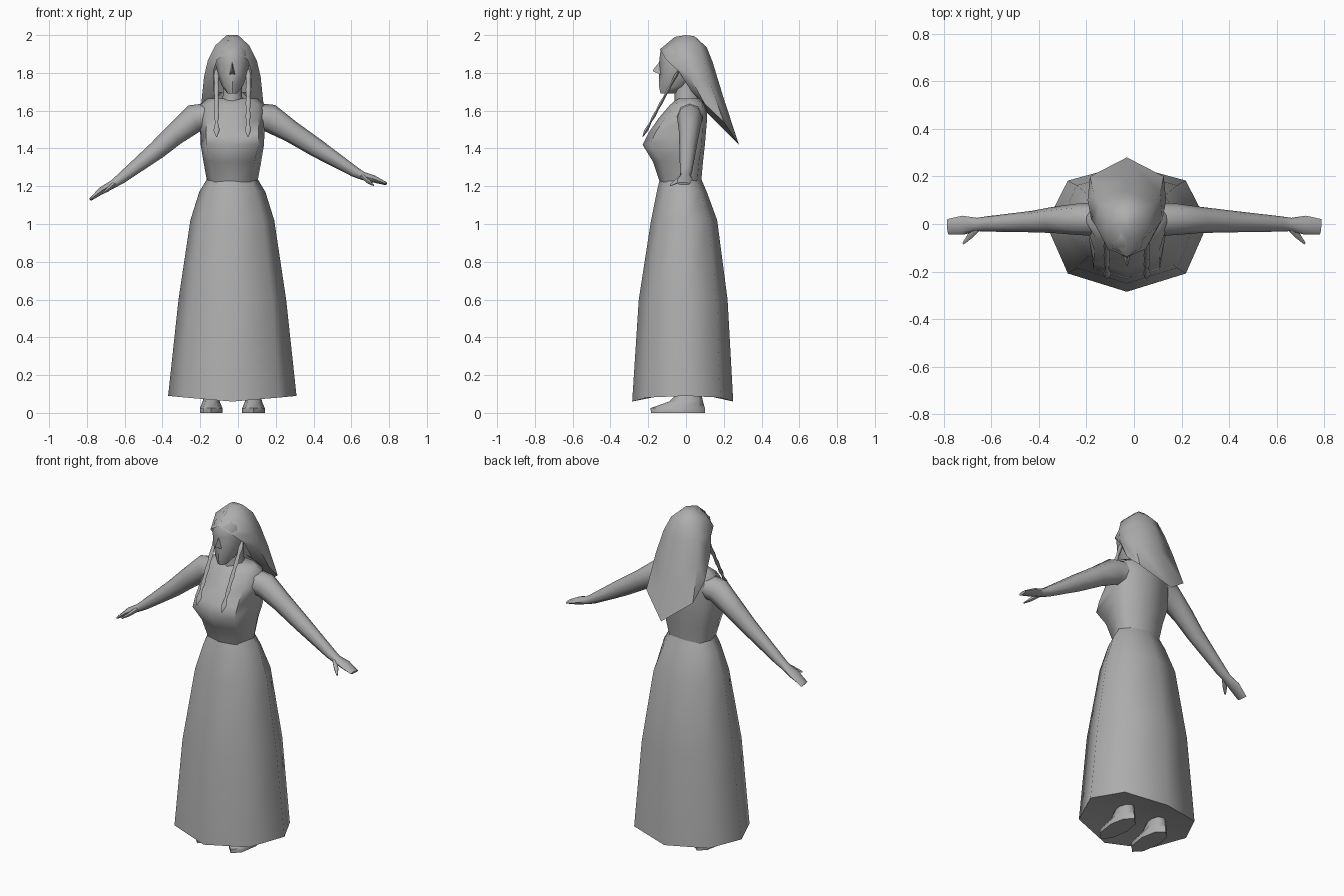
import bpy, bmesh, math
from mathutils import Vector

CX = -0.03  # body centre line
grey = bpy.data.materials.new("plain_grey")
grey.diffuse_color = (0.42, 0.42, 0.42, 1)


def loft(name, rings, closed=True, caps=(True, True), angle=60):
    """Skin a list of equal-length point rings."""
    bm = bmesh.new()
    rows = [[bm.verts.new(p) for p in r] for r in rings]
    n = len(rows[0])
    for a, b in zip(rows, rows[1:]):
        for i in range(n if closed else n - 1):
            j = (i + 1) % n
            bm.faces.new((a[i], a[j], b[j], b[i]))
    if caps[0]:
        bm.faces.new(rows[0][::-1])
    if caps[1]:
        bm.faces.new(rows[-1])
    bmesh.ops.remove_doubles(bm, verts=bm.verts, dist=0.0005)
    bmesh.ops.recalc_face_normals(bm, faces=bm.faces)
    me = bpy.data.meshes.new(name)
    bm.to_mesh(me)
    bm.free()
    ob = bpy.data.objects.new(name, me)
    bpy.context.collection.objects.link(ob)
    me.materials.append(grey)
    bpy.ops.object.select_all(action='DESELECT')
    ob.select_set(True)
    bpy.context.view_layer.objects.active = ob
    bpy.ops.object.shade_smooth_by_angle(angle=math.radians(angle))
    return ob


def section(z, rx, front, back, side_y=0.0, diag=0.71, cx=CX, side_dz=0.0):
    """Eight-sided horizontal ring with separate front and back depth."""
    pts = []
    for i in range(8):
        a = i * math.pi / 4
        c, s = math.cos(a), math.sin(a)
        k = diag / 0.7071 if i % 2 else 1
        depth = (back - side_y) if s > 0 else (side_y - front)
        pts.append((cx + rx * c * k, side_y + depth * s * k, z + side_dz * abs(c)))
    return pts


def tube(name, path, sides=8):
    """Elliptic tube: path of (x, y, z, depth radius, height radius)."""
    rings = []
    P = [Vector(p[:3]) for p in path]
    for i, p in enumerate(path):
        t = (P[min(i + 1, len(P) - 1)] - P[max(i - 1, 0)]).normalized()
        v = t.cross(Vector((0, 1, 0))).normalized()
        u = v.cross(t).normalized()
        rings.append([P[i] + u * p[3] * math.cos(k * math.tau / sides)
                      + v * p[4] * math.sin(k * math.tau / sides)
                      for k in range(sides)])
    return loft(name, rings)


# Skirt, closed underneath
loft("skirt", [
    section(0.10, 0.12, -0.12, 0.10),
    section(0.06, 0.34, -0.285, 0.25, diag=0.73, side_dz=0.03),
    section(0.60, 0.285, -0.25, 0.22, diag=0.74),
    section(1.02, 0.222, -0.185, 0.165, diag=0.73),
    section(1.17, 0.175, -0.155, 0.11),
    section(1.24, 0.133, -0.138, 0.08)])

# Bodice with a pointed bust
loft("bodice", [
    section(1.22, 0.133, -0.138, 0.08, diag=0.74),
    section(1.33, 0.153, -0.175, 0.09, diag=0.77),
    section(1.42, 0.168, -0.230, 0.10, diag=0.83),
    section(1.48, 0.170, -0.200, 0.105, diag=0.82),
    section(1.56, 0.175, -0.145, 0.112, 0.01, diag=0.78),
    section(1.63, 0.178, -0.085, 0.110, 0.02, diag=0.74),
    section(1.665, 0.13, -0.045, 0.075, 0.02)])

# Neck
loft("neck", [section(1.62, 0.07, -0.06, 0.08),
              section(1.68, 0.05, -0.06, 0.07),
              section(1.78, 0.05, -0.065, 0.07)])

# Head and nose
loft("head", [
    section(1.69, 0.025, -0.135, -0.06, -0.10),
    section(1.73, 0.055, -0.143, 0.02, -0.06),
    section(1.79, 0.080, -0.142, 0.06, -0.03),
    section(1.86, 0.092, -0.142, 0.08, -0.02),
    section(1.92, 0.082, -0.135, 0.08, -0.02),
    section(1.975, 0.035, -0.07, 0.04, -0.01)])
loft("nose", [[(CX - 0.016, -0.13, 1.79), (CX + 0.016, -0.13, 1.79), (CX, -0.135, 1.865)],
              [(CX - 0.004, -0.175, 1.808), (CX + 0.004, -0.175, 1.808), (CX, -0.172, 1.82)]])

# Long hair: rows run from the face edge round to the back centre, mirrored
hair = [
    [(0, -0.06, 1.99), (0.03, 0, 2.0), (0.03, 0.04, 1.995), (0, 0.05, 1.99)],
    [(0, -0.138, 1.925), (0.09, -0.04, 1.945), (0.08, 0.07, 1.95), (0, 0.11, 1.935)],
    [(0.08, -0.105, 1.87), (0.13, -0.01, 1.865), (0.115, 0.09, 1.87), (0, 0.14, 1.86)],
    [(0.10, -0.04, 1.81), (0.15, 0.02, 1.78), (0.14, 0.13, 1.74), (0, 0.195, 1.68)],
    [(0.10, 0.03, 1.70), (0.165, 0.10, 1.635), (0.155, 0.20, 1.54), (0, 0.28, 1.42)],
    [(0.05, 0.04, 1.70), (0.10, 0.08, 1.65), (0.08, 0.10, 1.62), (0, 0.10, 1.60)]]
loft("hair", [[(CX + x, y, z) for x, y, z in r]
              + [(CX - x, y, z) for x, y, z in r[-2::-1]] for r in hair],
     closed=False, caps=(True, False))

# Arms and flat hands: (distance out, y, z, depth, height)
arm_right = [(0.06, 0.02, 1.575, 0.07, 0.07), (0.17, 0.02, 1.560, 0.067, 0.075),
             (0.28, 0.017, 1.490, 0.055, 0.058), (0.42, 0.010, 1.40, 0.045, 0.049),
             (0.62, 0.0, 1.275, 0.032, 0.028), (0.66, -0.002, 1.255, 0.028, 0.022),
             (0.72, -0.005, 1.238, 0.040, 0.019), (0.785, -0.012, 1.213, 0.033, 0.008)]
arm_left = [(0.12, 0.02, 1.575, 0.07, 0.07), (0.23, 0.02, 1.560, 0.067, 0.075),
            (0.34, 0.017, 1.470, 0.055, 0.058), (0.43, 0.010, 1.39, 0.045, 0.049),
            (0.62, 0.0, 1.24, 0.032, 0.028), (0.66, -0.002, 1.212, 0.028, 0.022),
            (0.72, -0.005, 1.178, 0.040, 0.019), (0.782, -0.012, 1.13, 0.033, 0.008)]
for side, s, arm in (("right", 1, arm_right), ("left", -1, arm_left)):
    tube(side + "_arm", [(s * p[0],) + p[1:] for p in arm])
    hz = arm[5][2]
    tube(side + "_thumb", [(s * 0.655, -0.015, hz, 0.015, 0.014),
                           (s * 0.69, -0.05, hz - 0.03, 0.014, 0.012),
                           (s * 0.718, -0.082, hz - 0.05, 0.005, 0.004)], 6)

    # Beaded braid with a pointed end
    top, end = Vector((CX + s * 0.085, -0.035, 1.82)), Vector((CX + s * 0.083, -0.23, 1.46))
    prof = [(0, .006)] + [(k / 10, .014 if k % 2 else .010) for k in range(1, 8)]
    prof += [(0.78, .007), (0.9, .017), (1, .002)]
    loft(side + "_braid", [
        [top.lerp(end, t) + Vector((r * math.cos(k * math.tau / 6),
                                    0.8 * r * math.sin(k * math.tau / 6), 0))
         for k in range(6)] for t, r in prof])

    # Shoe with a short ankle
    fx = CX + s * 0.112
    loft(side + "_foot", [
        section(0.0, 0.06, -0.185, 0.10, -0.03, cx=fx),
        section(0.025, 0.06, -0.188, 0.10, -0.03, cx=fx),
        section(0.06, 0.045, -0.09, 0.09, 0.02, cx=fx),
        section(0.13, 0.035, -0.02, 0.075, 0.03, cx=fx)])
